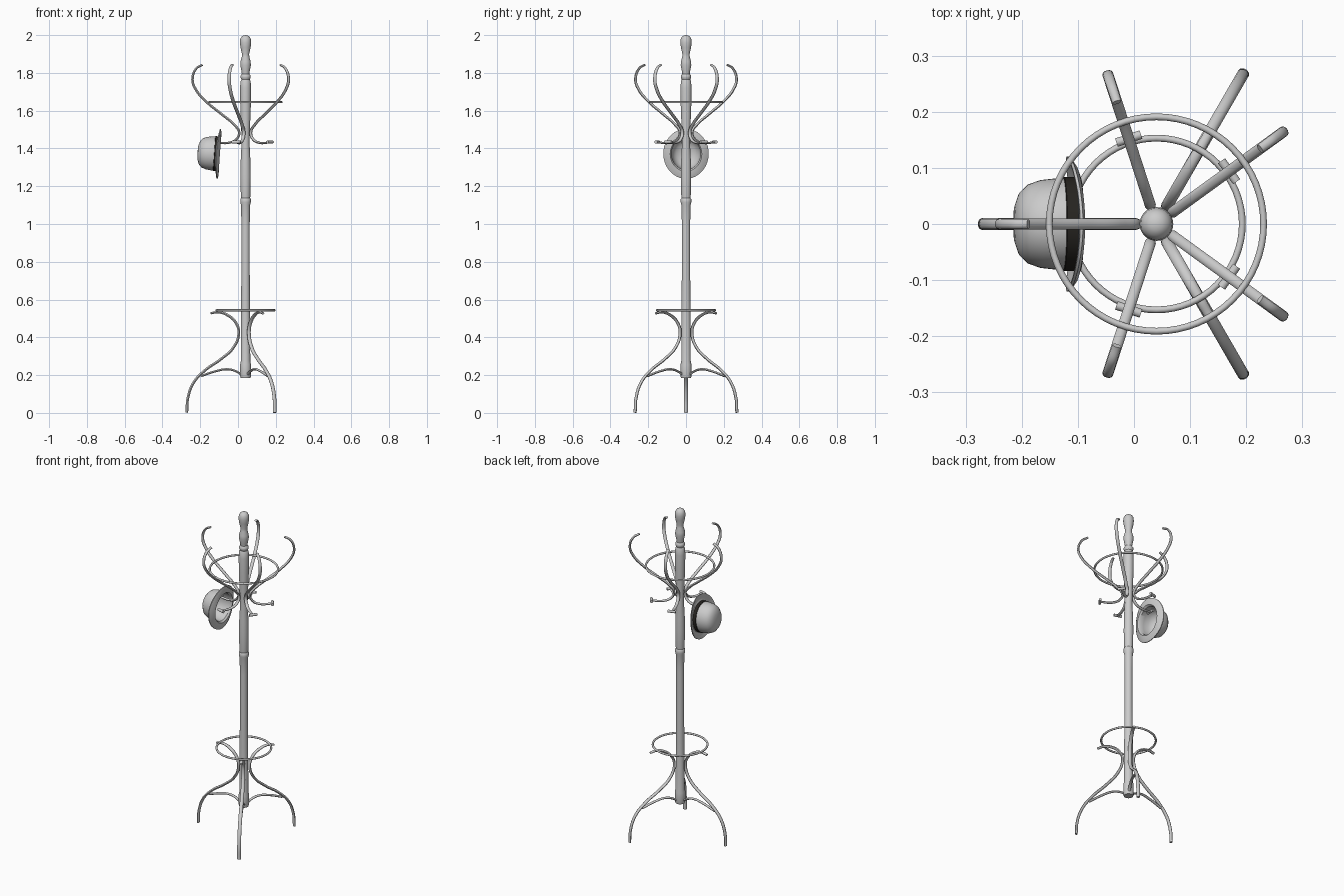
import bpy, bmesh, math
from mathutils import Vector, Matrix

if "Cube" in bpy.data.objects:
    bpy.data.objects.remove(bpy.data.objects["Cube"])

CX = 0.04  # pole axis


def finish(name, me, angle=40):
    ob = bpy.data.objects.new(name, me)
    bpy.context.collection.objects.link(ob)
    bpy.ops.object.select_all(action='DESELECT')
    ob.select_set(True)
    bpy.context.view_layer.objects.active = ob
    bpy.ops.object.shade_smooth_by_angle(angle=math.radians(angle))
    return ob


def lathe(name, profile, segs=32, shape=None, matrix=None):
    """Spin (radius, height) points round z."""
    bm = bmesh.new()
    vs = [bm.verts.new((r, 0, h)) for r, h in profile]
    es = [bm.edges.new(p) for p in zip(vs, vs[1:])]
    bmesh.ops.spin(bm, geom=vs + es, cent=(0, 0, 0), axis=(0, 0, 1),
                   angle=2 * math.pi, steps=segs, use_merge=True)
    bmesh.ops.remove_doubles(bm, verts=bm.verts, dist=1e-5)
    if shape:
        for v in bm.verts:
            v.co = shape(v.co)
    bmesh.ops.recalc_face_normals(bm, faces=bm.faces)
    if matrix:
        bm.transform(matrix)
    me = bpy.data.meshes.new(name)
    bm.to_mesh(me)
    bm.free()
    return finish(name, me)


def tube(name, path, radius, angle, widen=1.4):
    """Bent oval rod through (r, z, thickness) points in a vertical plane."""
    cu = bpy.data.curves.new(name, 'CURVE')
    cu.dimensions = '3D'
    cu.bevel_depth = radius
    cu.bevel_resolution = 3
    cu.resolution_u = 8
    cu.use_fill_caps = True
    sp = cu.splines.new('BEZIER')
    sp.bezier_points.add(len(path) - 1)
    for p, (r, z, t) in zip(sp.bezier_points, path):
        p.co = (r, 0, z)
        p.radius = t
        p.handle_left_type = p.handle_right_type = 'AUTO'
    tmp = bpy.data.objects.new("tmp", cu)
    bpy.context.collection.objects.link(tmp)
    bpy.context.view_layer.update()
    me = bpy.data.meshes.new_from_object(
        tmp.evaluated_get(bpy.context.evaluated_depsgraph_get()))
    bpy.data.objects.remove(tmp)
    # wider across than in the plane of the bend
    me.transform(Matrix.Translation((CX, 0, 0)) @ Matrix.Rotation(angle, 4, 'Z')
                 @ Matrix.Diagonal((1, widen, 1, 1)))
    return finish(name, me)


def ring(name, major, minor, z):
    bpy.ops.mesh.primitive_torus_add(location=(CX, 0, z), major_radius=major,
                                     minor_radius=minor, major_segments=64,
                                     minor_segments=10)
    bpy.context.object.name = name
    bpy.ops.object.shade_smooth()


# turned pole with knob
axis = Matrix.Translation((CX, 0, 0))
lathe("pole", [(0, .185), (.026, .185), (.029, .195), (.029, .255), (.025, .275),
               (.024, .55), (.022, .75), (.022, 1.0), (.024, 1.1), (.028, 1.115),
               (.028, 1.132), (.024, 1.138), (.025, 1.145), (.027, 1.25),
               (.026, 1.33), (.021, 1.43), (.023, 1.5), (.028, 1.63),
               (.029, 1.72), (.027, 1.755), (.022, 1.765), (.027, 1.775),
               (.027, 1.785), (.02, 1.795), (.022, 1.81), (.028, 1.84),
               (.027, 1.86), (.02, 1.885), (.019, 1.9), (.027, 1.935),
               (.03, 1.96), (.028, 1.979), (.021, 1.992), (.011, 1.998),
               (0, 2.0)], matrix=axis)

# three legs, each with a brace
leg_path = [(.311, .001, 1), (.305, .08, 1), (.275, .16, 1), (.215, .225, 1),
            (.13, .285, 1), (.065, .345, 1), (.036, .42, 1), (.05, .475, 1),
            (.1, .52, 1), (.15, .533, .9), (.185, .527, .8)]
brace_path = [(.015, .198, 1), (.05, .22, 1), (.095, .231, 1), (.16, .22, 1),
              (.235, .195, 1)]
for i in range(3):
    a = math.radians(60 + 120 * i)
    tube(f"leg_{i}", leg_path, .0075, a)
    tube(f"leg_brace_{i}", brace_path, .006, a)

# umbrella ring and hat ring
ring("lower_ring", .153, .006, .543)
ring("upper_ring", .191, .006, 1.645)

# five coat hooks, each a long S-shaped arm with a short peg below
arm_path = [(.228, 1.843, .85), (.26, 1.824, .9), (.281, 1.765, 1), (.262, 1.71, 1),
            (.207, 1.647, 1), (.125, 1.58, 1), (.06, 1.525, 1), (.034, 1.485, 1),
            (.05, 1.448, .95), (.09, 1.43, .9), (.16, 1.432, .8)]
for i in range(5):
    a = math.radians(36 + 72 * i)
    tube(f"hook_arm_{i}", arm_path, .007, a)
    bpy.ops.mesh.primitive_cylinder_add(
        vertices=14, radius=.008, depth=.046,
        location=(CX + .16 * math.cos(a), .16 * math.sin(a), 1.434),
        rotation=(math.pi / 2, 0, a))
    bpy.context.object.name = f"hook_peg_{i}"
    bpy.ops.object.shade_smooth_by_angle(angle=math.radians(40))


# round hat hanging on the left hook
def oval(co):
    r = math.hypot(co.x, co.y)
    curl = .014 * (r - .09) / .04 * (co.y / r) ** 2 if r > .09 else 0
    return Vector((co.x, co.y * .91, co.z + curl))


t = math.radians(4)
up, out = Vector((math.sin(t), 0, math.cos(t))), Vector((-math.cos(t), 0, math.sin(t)))
side = out.cross(up)
hat_m = Matrix.Translation((-.099, 0, 1.371)) @ Matrix((up, side, out)).transposed().to_4x4()
lathe("hat", [(0, .116), (.035, .114), (.06, .106), (.077, .091), (.086, .068),
              (.09, .035), (.089, .008), (.095, .003), (.115, .002), (.127, .007),
              (.132, .006), (.132, .001), (.115, -.004), (.092, -.004),
              (.084, .006), (.085, .035), (.081, .066), (.072, .086),
              (.056, .1), (.033, .108), (0, .11)], 48, oval, hat_m)
band = lathe("hat_band", [(.088, .004), (.0925, .004), (.0925, .026), (.088, .028)],
             48, lambda co: Vector((co.x, co.y * .91, co.z)), hat_m)
dark = bpy.data.materials.new("dark_ribbon")
dark.diffuse_color = (.02, .018, .015, 1)
dark.use_nodes = True
dark.node_tree.nodes["Principled BSDF"].inputs["Base Color"].default_value = dark.diffuse_color
band.data.materials.append(dark)
